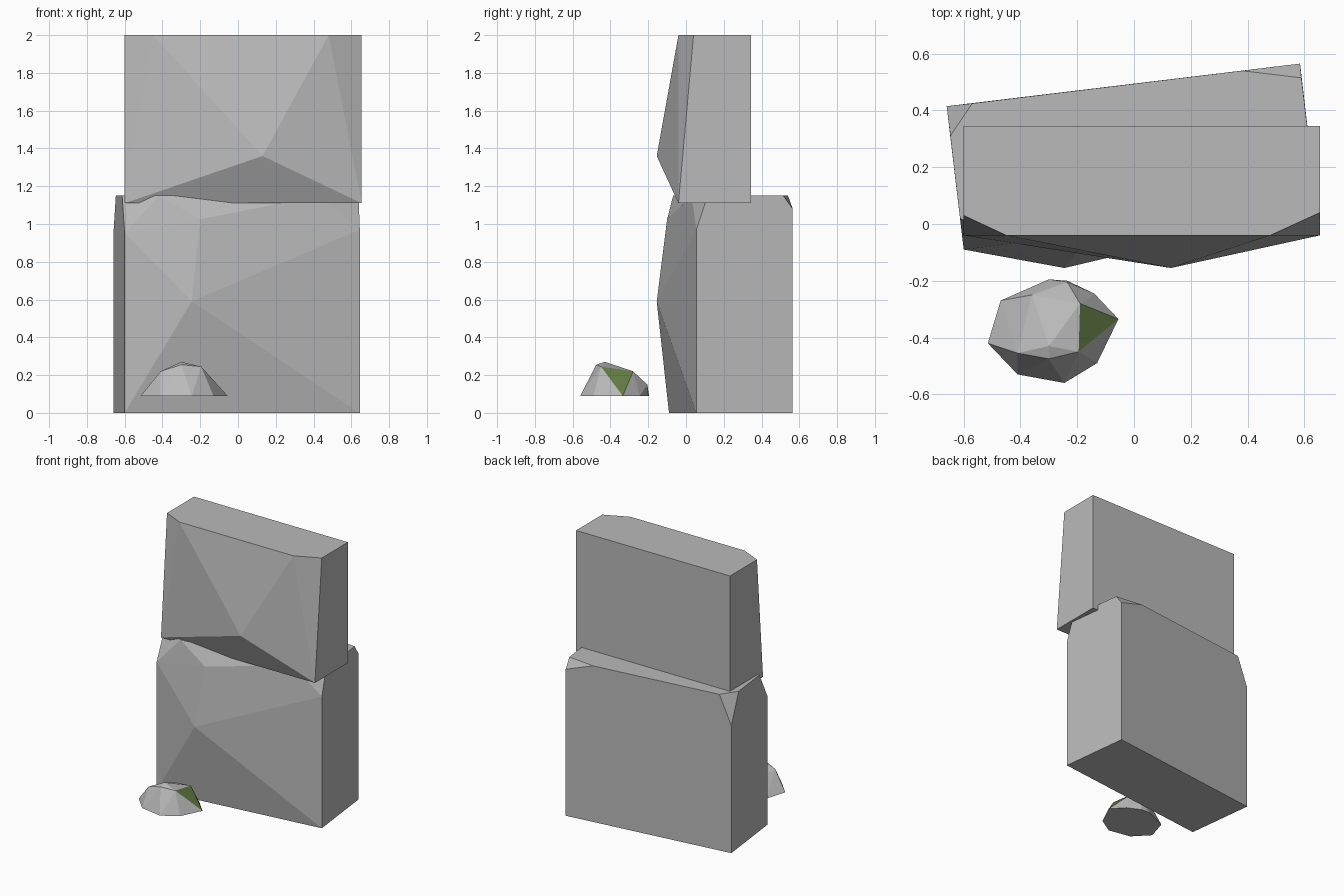
import bpy
import bmesh
from math import radians
from mathutils import Vector

cube = bpy.data.objects.get("Cube")
if cube:
    bpy.data.objects.remove(cube, do_unlink=True)


def make_material(name, rgb):
    mat = bpy.data.materials.new(name)
    mat.use_nodes = True
    mat.diffuse_color = (*rgb, 1)
    mat.node_tree.nodes["Principled BSDF"].inputs["Base Color"].default_value = (*rgb, 1)
    return mat


stone = make_material("grey stone", (0.49, 0.49, 0.49))
moss = make_material("moss green", (0.13, 0.21, 0.06))


def make_rock(name, corners, moss_at=None):
    """Chiselled convex rock spanned by its corners, with flat facets."""
    bm = bmesh.new()
    for c in corners:
        bm.verts.new(c)
    hull = bmesh.ops.convex_hull(bm, input=bm.verts[:])
    loose = {v for v in hull["geom_interior"] if isinstance(v, bmesh.types.BMVert)}
    bmesh.ops.delete(bm, geom=list(loose), context="VERTS")
    bmesh.ops.dissolve_limit(bm, angle_limit=radians(1), verts=bm.verts[:], edges=bm.edges[:])
    bmesh.ops.recalc_face_normals(bm, faces=bm.faces[:])
    if moss_at:
        spot = Vector(moss_at)
        face = min(bm.faces, key=lambda f: (f.calc_center_median() - spot).length)
        face.material_index = 1
    mesh = bpy.data.meshes.new(name)
    bm.to_mesh(mesh)
    bm.free()
    mesh.materials.append(stone)
    if moss_at:
        mesh.materials.append(moss)
    obj = bpy.data.objects.new(name, mesh)
    bpy.context.collection.objects.link(obj)
    return obj


# Lower block: turned slab, chipped top corners, bulging front
base = [(-0.66, 0.415), (0.585, 0.565), (0.645, 0.055), (-0.6, -0.09)]
chip_heights = [0.94, 1.08, 0.97, 0.95]
top_outline = [(-0.57, 0.425), (0.38, 0.54), (0.59, 0.515), (0.638, 0.115),
               (0.43, 0.03), (-0.42, -0.068), (-0.613, 0.02), (-0.647, 0.31)]
lower = [(x, y, 0) for x, y in base]
lower += [(x, y, z) for (x, y), z in zip(base, chip_heights)]
lower += [(x, y, 1.15) for x, y in top_outline]
lower += [(-0.245, -0.155, 0.59), (-0.2, -0.1, 1.025)]
make_rock("lower_block", lower)

# Upper block: straight slab with a leaning, pointed front
upper = [(x, y, 1.11) for x in (-0.6, 0.655) for y in (-0.04, 0.345)]
upper += [(x, y, 2) for x, y in [(-0.6, 0.345), (0.655, 0.345), (0.655, 0.04),
                                 (0.48, -0.04), (-0.45, -0.04), (-0.6, 0.03)]]
upper += [(0.13, -0.155, 1.36)]
make_rock("upper_block", upper)

# Small half-dome rock with one mossy facet
rim = [(-0.515, -0.42), (-0.47, -0.27), (-0.3, -0.195), (-0.235, -0.2), (-0.14, -0.245),
       (-0.055, -0.335), (-0.13, -0.49), (-0.245, -0.56), (-0.41, -0.53)]
crown = [(-0.3, -0.43, 0.27), (-0.195, -0.45, 0.245), (-0.19, -0.28, 0.22),
         (-0.41, -0.455, 0.22), (-0.3, -0.475, 0.255), (-0.36, -0.25, 0.19),
         (-0.235, -0.205, 0.15)]
make_rock("small_rock", [(x, y, 0.09) for x, y in rim] + crown,
          moss_at=(-0.147, -0.355, 0.185))
